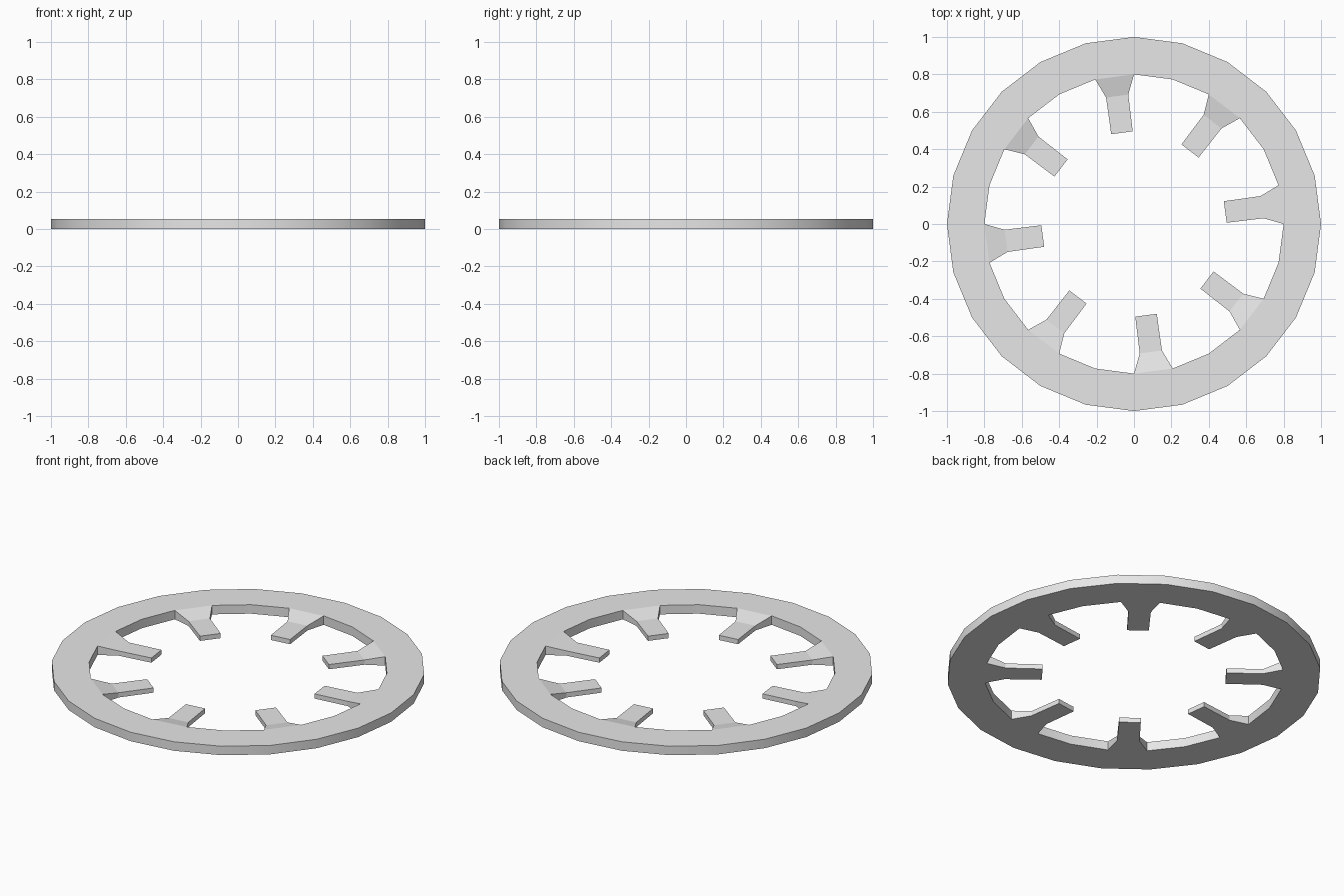
import bpy, bmesh, math
from mathutils import Matrix, Vector

if "Cube" in bpy.data.objects:
    bpy.data.objects.remove(bpy.data.objects["Cube"])

SIDES, TEETH = 24, 8
R_OUT, R_IN, H, H_TOOTH = 1.0, 0.8, 0.053, 0.028

bm = bmesh.new()

def circle(r, z):
    return [bm.verts.new((r * math.cos(2 * math.pi * i / SIDES),
                          r * math.sin(2 * math.pi * i / SIDES), z)) for i in range(SIDES)]

def face(*verts, smooth=False):
    bm.faces.new(verts).smooth = smooth

# Ring: outer and inner loops at the bottom and top
ob, ot = circle(R_OUT, 0), circle(R_OUT, H)
ib, it = circle(R_IN, 0), circle(R_IN, H)
step = SIDES // TEETH

for i in range(SIDES):
    j = (i + 1) % SIDES
    face(ob[i], ob[j], ot[j], ot[i], smooth=True)
    face(ot[i], ot[j], it[j], it[i])
    face(ib[i], ib[j], ob[j], ob[i])
    if i % step:
        face(ib[j], ib[i], it[i], it[j], smooth=True)
        continue

    # Tooth: grows from the open inner segment, steps down, then runs inward
    turn = Matrix.Rotation(2 * math.pi * (i + 0.5) / SIDES, 3, 'Z')
    prev = (ib[i], ib[j], it[j], it[i])
    for r, half in ((0.69, 0.06), (0.492, 0.058)):
        cur = tuple(bm.verts.new(turn @ Vector(p)) for p in (
            (r, -half, 0), (r, half, 0), (r, half, H_TOOTH), (r, -half, H_TOOTH)))
        for k in range(4):
            m = (k + 1) % 4
            face(prev[k], prev[m], cur[m], cur[k])
        prev = cur
    face(*prev)

bmesh.ops.recalc_face_normals(bm, faces=bm.faces)
# Keep rims crisp, only neighbouring wall facets blend
for e in bm.edges:
    if e.calc_face_angle(0) > math.radians(30):
        e.smooth = False

mesh = bpy.data.meshes.new("toothed_washer")
bm.to_mesh(mesh)
bm.free()

mat = bpy.data.materials.new("light grey")
mat.diffuse_color = (0.8, 0.8, 0.8, 1)
mat.use_nodes = True
mat.node_tree.nodes["Principled BSDF"].inputs["Base Color"].default_value = mat.diffuse_color
mesh.materials.append(mat)
washer = bpy.data.objects.new("toothed_washer", mesh)
bpy.context.collection.objects.link(washer)
